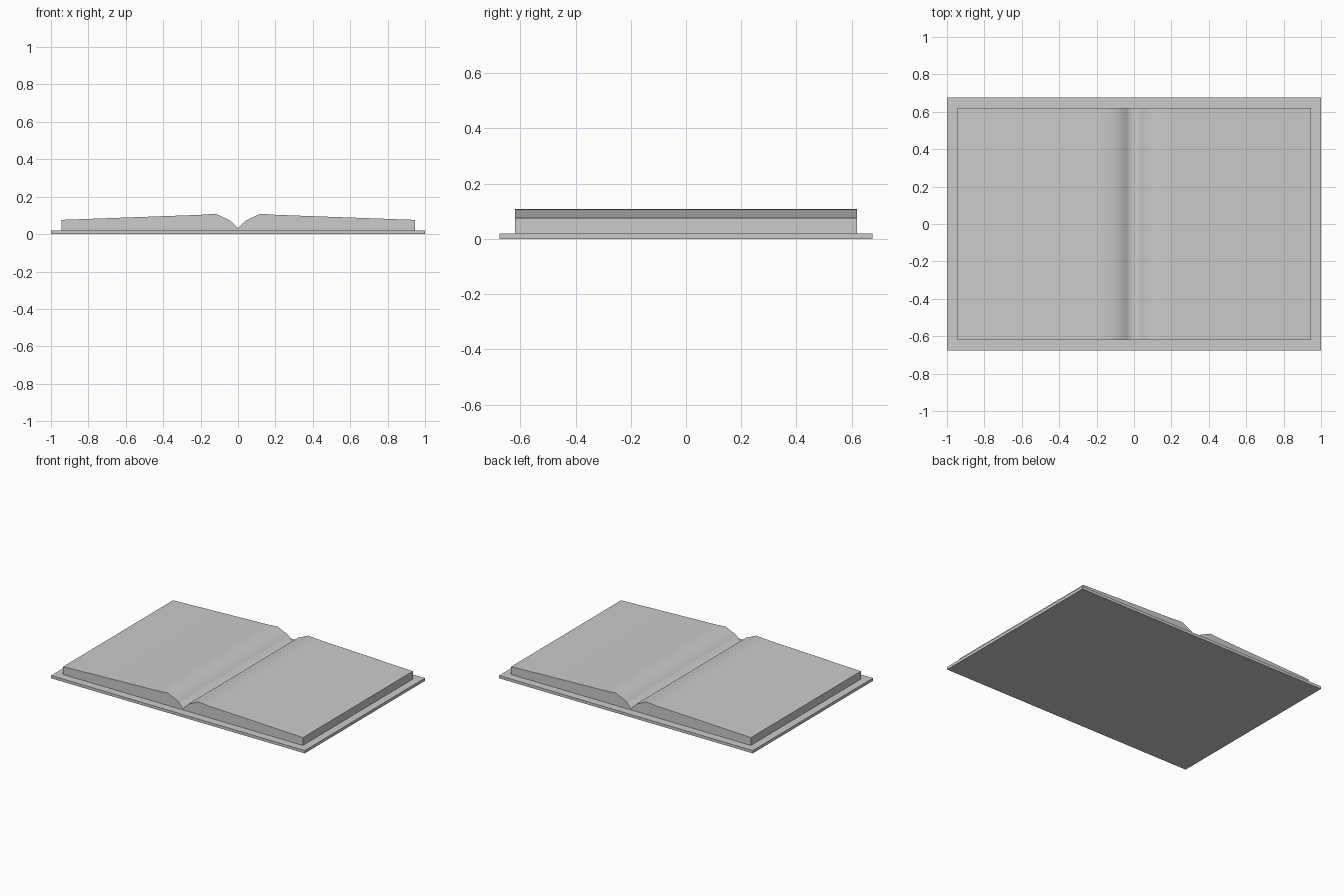
import bpy
import bmesh

if "Cube" in bpy.data.objects:
    bpy.data.objects.remove(bpy.data.objects["Cube"])


def extrude_profile(name, profile, half_depth, smooth_edges=0):
    """Closed x/z outline extruded along y; the first faces can be smooth."""
    bm = bmesh.new()
    front = [bm.verts.new((x, -half_depth, z)) for x, z in profile]
    back = [bm.verts.new((x, half_depth, z)) for x, z in profile]
    n = len(profile)
    sides = []
    for i in range(n):
        j = (i + 1) % n
        sides.append(bm.faces.new((front[i], front[j], back[j], back[i])))
    caps = [bm.faces.new(front), bm.faces.new(back[::-1])]
    for f in sides[:smooth_edges]:
        f.smooth = True
    bmesh.ops.recalc_face_normals(bm, faces=bm.faces)
    # Keep the block's rim crisp while the page surface flows smoothly
    for f in caps + sides[smooth_edges:]:
        for e in f.edges:
            e.smooth = False
    mesh = bpy.data.meshes.new(name)
    bm.to_mesh(mesh)
    bm.free()
    obj = bpy.data.objects.new(name, mesh)
    bpy.context.collection.objects.link(obj)
    return obj


# Flat open cover
extrude_profile("cover", [(-1, 0), (1, 0), (1, 0.02), (-1, 0.02)], 0.676)

# Page block: mirrored page curve dipping into the centre gutter
right = [(0.04, 0.072), (0.12, 0.109), (0.2, 0.103), (0.945, 0.076)]
curve = [(-x, z) for x, z in reversed(right)] + [(0, 0.03)] + right
base = [(0.945, 0.02), (-0.945, 0.02)]
extrude_profile("pages", curve + base, 0.619, smooth_edges=len(curve) - 1)
